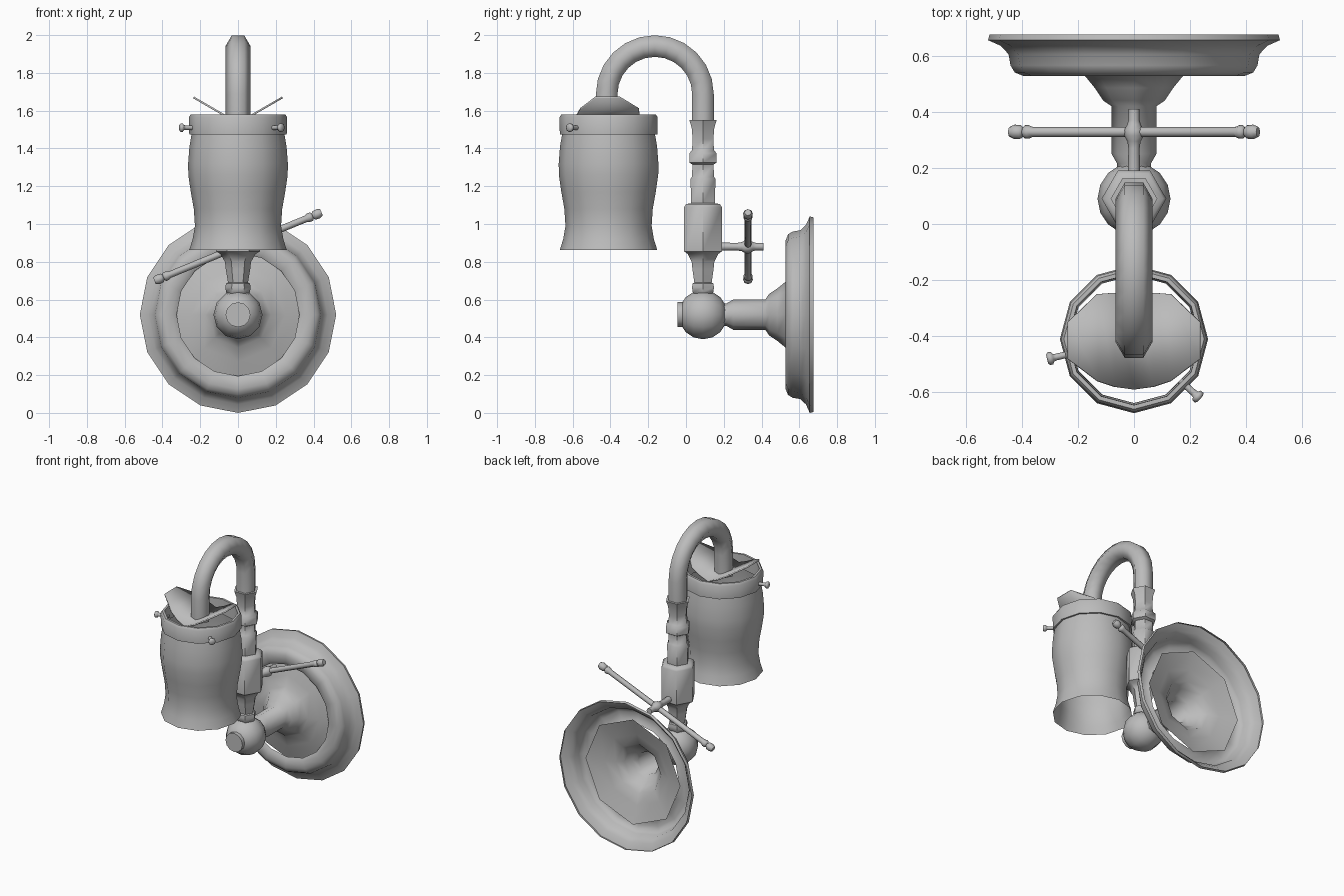
import bpy, bmesh
from math import sin, cos, pi, radians
from mathutils import Vector

if "Cube" in bpy.data.objects:
    bpy.data.objects.remove(bpy.data.objects["Cube"])

grey = bpy.data.materials.new("plain_grey")
grey.use_nodes = True
grey.diffuse_color = (0.5, 0.5, 0.5, 1)
grey.node_tree.nodes["Principled BSDF"].inputs["Base Color"].default_value = (0.5, 0.5, 0.5, 1)

X, Y, Z = Vector((1, 0, 0)), Vector((0, 1, 0)), Vector((0, 0, 1))


def finish(name, bm, angle=62):
    bmesh.ops.recalc_face_normals(bm, faces=bm.faces)
    mesh = bpy.data.meshes.new(name)
    bm.to_mesh(mesh)
    bm.free()
    mesh.materials.append(grey)
    obj = bpy.data.objects.new(name, mesh)
    bpy.context.collection.objects.link(obj)
    bpy.ops.object.select_all(action='DESELECT')
    obj.select_set(True)
    bpy.context.view_layer.objects.active = obj
    bpy.ops.object.shade_smooth_by_angle(angle=radians(angle))
    return obj


def skin(name, rings, caps=(True, True), angle=62):
    """Bridge a list of equal rings of points, optionally closing the ends."""
    bm = bmesh.new()
    loops = [[bm.verts.new(p) for p in ring] for ring in rings]
    n = len(loops[0])
    for a, b in zip(loops, loops[1:]):
        for i in range(n):
            j = (i + 1) % n
            bm.faces.new((a[i], a[j], b[j], b[i]))
    for loop, cap in zip((loops[0], loops[-1]), caps):
        if cap:
            bm.faces.new(loop)
    return finish(name, bm, angle)


def ring(centre, u, v, r, sides):
    return [centre + r * (cos(2 * pi * i / sides) * u + sin(2 * pi * i / sides) * v)
            for i in range(sides)]


def lathe(name, profile, sides, origin, axis, caps=(True, True), angle=62):
    """Turn (radius, distance) pairs about an axis through the origin."""
    axis = axis.normalized()
    u = X if abs(axis.x) < 0.1 else axis.cross(Y).normalized()
    v = axis.cross(u)
    rings = [ring(Vector(origin) + axis * h, u, v, r, sides) for r, h in profile]
    return skin(name, rings, caps, angle)


# Wall plate and the flared arm behind its opening
MID = 0.52
plate = [(.515, .675), (.52, .655), (.475, .635), (.447, .605), (.44, .565),
         (.425, .54), (.395, .528), (.35, .53), (.325, .545)]
lathe("wall_plate", plate, 16, (0, 0, MID), Y, (False, False))
arm = [(.37, .59), (.25, .55), (.175, .528), (.14, .485), (.11, .44), (.08, .42),
       (.08, .25), (.06, .215), (.06, .18)]
lathe("wall_arm", arm, 8, (0, 0, MID), Y, (False, True))

# Ball joint with a front cap
ball = [(.13 * sin(pi * i / 8), -.13 * cos(pi * i / 8)) for i in range(1, 8)]
lathe("ball_joint", ball, 12, (0, .09, MID), Y)
lathe("ball_cap", [(.066, -.045), (.066, -.01)], 12, (0, 0, MID), Y)

# Turned column; radii are half widths across the flats of a hexagon
column = [(.04, .62), (.055, .64), (.058, .665), (.055, .685), (.046, .69), (.05, .72),
          (.056, .76), (.06, .80), (.08, .84), (.1, .855), (.1, 1.09), (.09, 1.105),
          (.063, 1.11), (.066, 1.24), (.058, 1.25), (.056, 1.315), (.072, 1.325),
          (.072, 1.375), (.058, 1.39), (.055, 1.45), (.06, 1.51), (.072, 1.55), (.05, 1.55)]
lathe("column", [(r / cos(pi / 6), h) for r, h in column], 6, (0, .09, 0), Z, angle=50)

# Gooseneck tube
R, CY, CZ, TUBE = .255, -.165, 1.687, .066
rings = [ring(Vector((0, CY + R, 1.54)), X, Y, TUBE, 6)]
for i in range(13):
    a = pi * i / 12
    out = Vector((0, cos(a), sin(a)))
    rings.append(ring(Vector((0, CY, CZ)) + R * out, X, out, TUBE, 6))
rings.append(ring(Vector((0, CY - R, 1.53)), X, -Y, TUBE, 6))
skin("gooseneck", rings)

# Lamp shade and its collar
SHADE = (0, -.41, 0)
shade = [(.258, .862), (.24, .92), (.228, .99), (.234, 1.08), (.25, 1.17), (.263, 1.26),
         (.264, 1.32), (.257, 1.41), (.245, 1.48)]
lathe("shade", shade, 12, SHADE, Z, (False, False))
collar = [(.24, 1.475), (.258, 1.475), (.26, 1.565), (.25, 1.58), (.235, 1.58), (.235, 1.475)]
lathe("shade_collar", collar, 12, SHADE, Z, (False, False), 40)

# Folded holder plate, rising on both sides of the tube
bm = bmesh.new()
outline = [(0, -.245, -.59), (.07, -.245, -.58), (.13, -.25, -.56), (.235, -.35, -.48)]
outline = [(-x, b, f) for x, b, f in outline[:0:-1]] + outline
rows = []
for x, back, front in outline:
    z = max(1.545, 1.67 - .58 * (.235 - abs(x)))
    rows.append([bm.verts.new((x, y, z)) for y in (back, front)])
for a, b in zip(rows, rows[1:]):
    bm.faces.new((a[0], a[1], b[1], b[0]))
holder = finish("holder_plate", bm, 40)
thick = holder.modifiers.new("thickness", 'SOLIDIFY')
thick.thickness = .01
thick.offset = 0

# Thumb screws through the collar
screw = [(.012, .22), (.012, .285), (.014, .295), (.023, .3), (.023, .312), (.015, .318)]
for side, degrees in (("right", 193), ("left", 318)):
    d = Vector((cos(radians(degrees)), sin(radians(degrees)), 0))
    lathe(side + "_thumb_screw", screw, 8, (0, -.41, 1.51), d)

# Tap stem and cross handle
stem = [(.022, .17), (.02, .27), (.024, .295), (.035, .315), (.035, .335), (.024, .355),
        (.02, .37), (.02, .41)]
lathe("tap_stem", stem, 8, (0, 0, .88), Y)
end = [(.018, .39), (.024, .405), (.024, .42), (.015, .427), (.024, .435), (.026, .46), (.018, .478)]
handle = [(r, -h) for r, h in reversed(end)] + end
lathe("tap_handle", handle, 8, (0, .328, .88), Vector((cos(radians(22.3)), 0, sin(radians(22.3)))))
